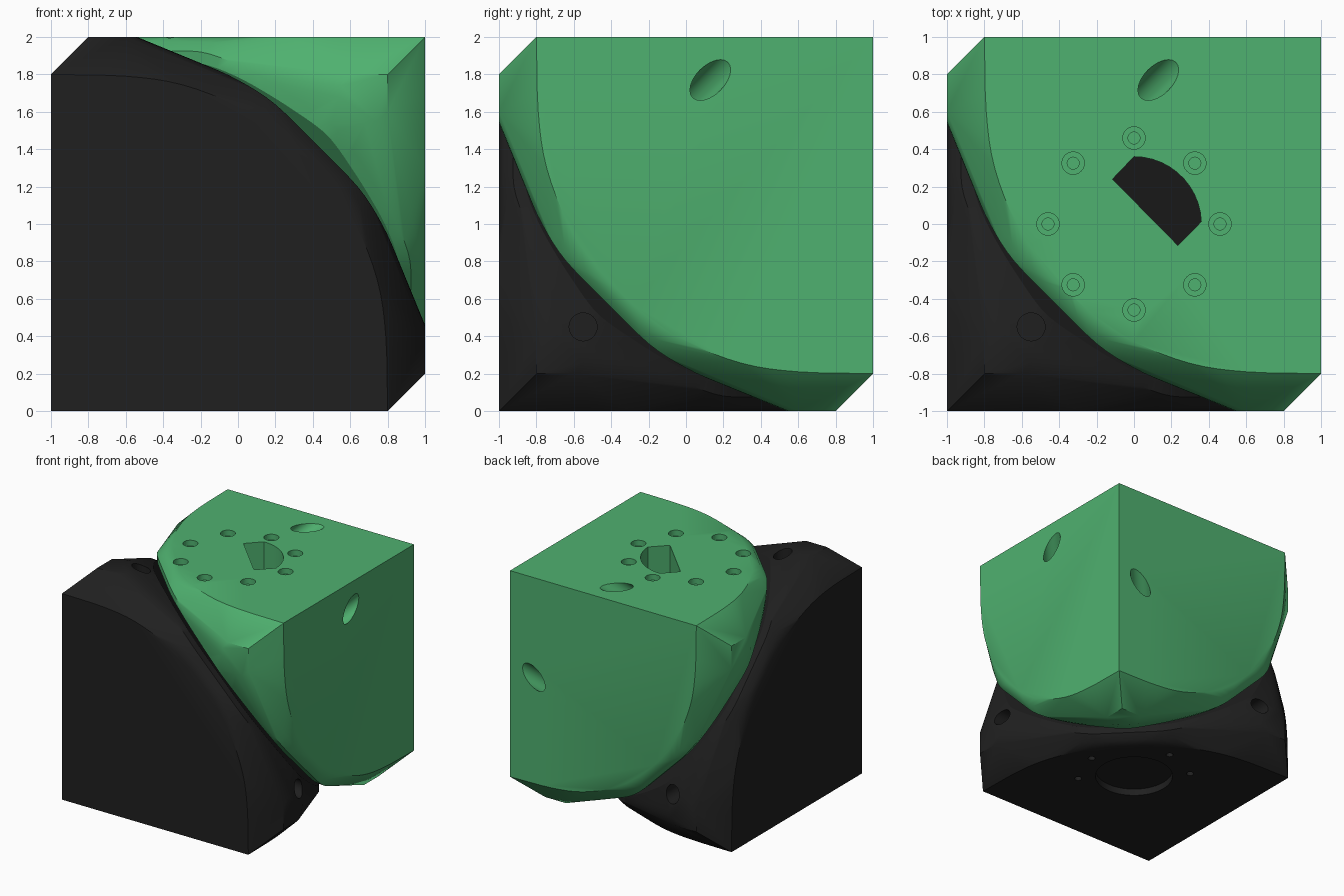
import bpy, bmesh, math
from mathutils import Vector, Matrix

if "Cube" in bpy.data.objects:
    bpy.data.objects.remove(bpy.data.objects["Cube"])

UP = Vector((0, 0, 1))          # world offset: halves are designed around the cube centre
AXIS = Vector((1, 1, 1)).normalized()


def material(name, rgb):
    m = bpy.data.materials.new(name)
    m.diffuse_color = (*rgb, 1)
    m.use_nodes = True
    m.node_tree.nodes["Principled BSDF"].inputs["Base Color"].default_value = m.diffuse_color
    return m


def add_object(name, bm, mat=None):
    bmesh.ops.recalc_face_normals(bm, faces=bm.faces)
    me = bpy.data.meshes.new(name)
    bm.to_mesh(me)
    bm.free()
    ob = bpy.data.objects.new(name, me)
    bpy.context.collection.objects.link(ob)
    ob.location = UP
    if mat:
        me.materials.append(mat)
    return ob


def cyclic(p):
    x, y, z = p
    return [Vector((x, y, z)), Vector((z, x, y)), Vector((y, z, x))]


def spline(pts, n=4):
    # smooth curve through the points
    out = []
    for i in range(len(pts) - 1):
        a, b, c, d = (pts[max(0, min(len(pts) - 1, i + k))] for k in (-1, 0, 1, 2))
        for j in range(n):
            t = j / n
            out.append(0.5 * (2 * b + (c - a) * t + (2 * a - 5 * b + 4 * c - d) * t * t
                              + (3 * b - a - 3 * c + d) * t ** 3))
    return out + [pts[-1]]


def half_block(name, sign, mat):
    # rim on the big flat face, and the fullest line of the rounded edge
    face = [(.36, .36), (.2, .5), (0, .63), (-.3, .745), (-.6, .79), (-1, .8)]
    rim = [(.42, .42), (.2, .64), (0, .77), (-.2, .86), (-.4, .93), (-.5, .955)]
    lobe = [(-.8, -.8, 1), (-.8, -.6, 1), (-.74, -.55, 1), (-.68, -.54, 1), (-.61, -.61, 1)]

    def mirrored(pts):
        return [Vector((b, a)) for a, b in reversed(pts[1:])] + [Vector(p) for p in pts]

    P = [Vector((q.x, -1, q.y)) for q in spline(mirrored(face))]
    Q = [Vector((q.x, -.08 - q.x - q.y, q.y)) for q in spline(mirrored(rim))]
    pts = [Vector((-1, -1, -1))]
    for p, q in zip(P, Q):
        mid = (p + q) / 2
        radial = q - AXIS * q.dot(AXIS)
        mid += radial.normalized() * .018
        mid.y = max(mid.y, -1)
        inner = radial * .955 - AXIS * .012
        for v in (p, mid, q, inner):
            v = Vector((min(max(v.x, -1), 1), max(v.y, -1), min(max(v.z, -1), 1)))
            pts += cyclic(v)
    for x, y, z in lobe:
        pts += cyclic((x, y, z)) + cyclic((y, x, z))
    bm = bmesh.new()
    for p in pts:
        bm.verts.new(p * sign)
    bmesh.ops.remove_doubles(bm, verts=bm.verts, dist=.002)
    res = bmesh.ops.convex_hull(bm, input=bm.verts)
    junk = {g for g in res["geom_interior"] + res["geom_unused"]
            if isinstance(g, bmesh.types.BMVert)}
    bmesh.ops.delete(bm, geom=list(junk), context='VERTS')
    bmesh.ops.dissolve_limit(bm, angle_limit=math.radians(.6), verts=bm.verts, edges=bm.edges)
    return add_object(name, bm, mat)


def drill(bm, centre, radius, depth, axis=Vector((0, 0, 1)), seg=24):
    # cylinder centred on the surface point, reaching `depth` either way
    rot = Vector((0, 0, 1)).rotation_difference(axis).to_matrix().to_4x4()
    bmesh.ops.create_cone(bm, cap_ends=True, segments=seg, radius1=radius, radius2=radius,
                          depth=2 * depth, matrix=Matrix.Translation(centre) @ rot)


def cut(ob, bm):
    cutter = add_object("cutter", bm)
    cutter.hide_render = True
    mod = ob.modifiers.new("cut", 'BOOLEAN')
    mod.operation, mod.solver, mod.object = 'DIFFERENCE', 'EXACT', cutter
    bpy.context.view_layer.update()
    me = bpy.data.meshes.new_from_object(ob.evaluated_get(bpy.context.evaluated_depsgraph_get()))
    mats = list(ob.data.materials)
    ob.modifiers.clear()
    ob.data = me
    if not me.materials:
        me.materials.append(mats[0])
    bpy.data.objects.remove(cutter)


black = material("black_plastic", (.014, .014, .014))
green = material("green_plastic", (.078, .44, .16))
lower = half_block("lower_half", 1, black)
upper = half_block("upper_half", -1, green)

# screw circle on top: counterbores, then pilot holes
for radius, depth in ((.06, .05), (.032, .14)):
    bm = bmesh.new()
    for k in range(8):
        a = math.radians(45 * k)
        drill(bm, Vector((.46 * math.cos(a), .46 * math.sin(a), 1)), radius, depth)
    cut(upper, bm)

# slanted bolt holes, parallel to the pivot axis
bm = bmesh.new()
for p in cyclic((.13, .77, 1)):
    drill(bm, p, .077, .3, AXIS)
cut(upper, bm)

# D-shaped cable opening through the upper half
outline = [(-.115, .24), (.235, -.115)]
outline += [(.36 * math.cos(math.radians(a)), .36 * math.sin(math.radians(a)))
            for a in range(2, 91, 8)]
bm = bmesh.new()
f = bm.faces.new([bm.verts.new((x, y, 1.2)) for x, y in outline])
ext = bmesh.ops.extrude_face_region(bm, geom=[f])
bmesh.ops.translate(bm, vec=(0, 0, -2.1),
                    verts=[g for g in ext["geom"] if isinstance(g, bmesh.types.BMVert)])
cut(upper, bm)

# lower half: rim bolt holes, round recess and screw holes underneath
bm = bmesh.new()
for p, ax in zip(cyclic((-.55, -.55, .95)), cyclic((0, 0, 1))):
    drill(bm, p, .075, .15, ax)
drill(bm, Vector((0, 0, -1)), .32, .06, seg=48)
for x, y in ((.46, 0), (0, .46), (.33, -.33), (-.33, .33)):
    drill(bm, Vector((x, y, -1)), .03, .1, seg=16)
cut(lower, bm)

# pivot disc joining the halves
bm = bmesh.new()
drill(bm, -AXIS * .01, .9, .03, AXIS, 64)
disc = add_object("pivot_disc", bm, black)

for ob in (lower, upper, disc):
    bpy.ops.object.select_all(action='DESELECT')
    ob.select_set(True)
    bpy.context.view_layer.objects.active = ob
    bpy.ops.object.shade_smooth_by_angle(angle=math.radians(32))
